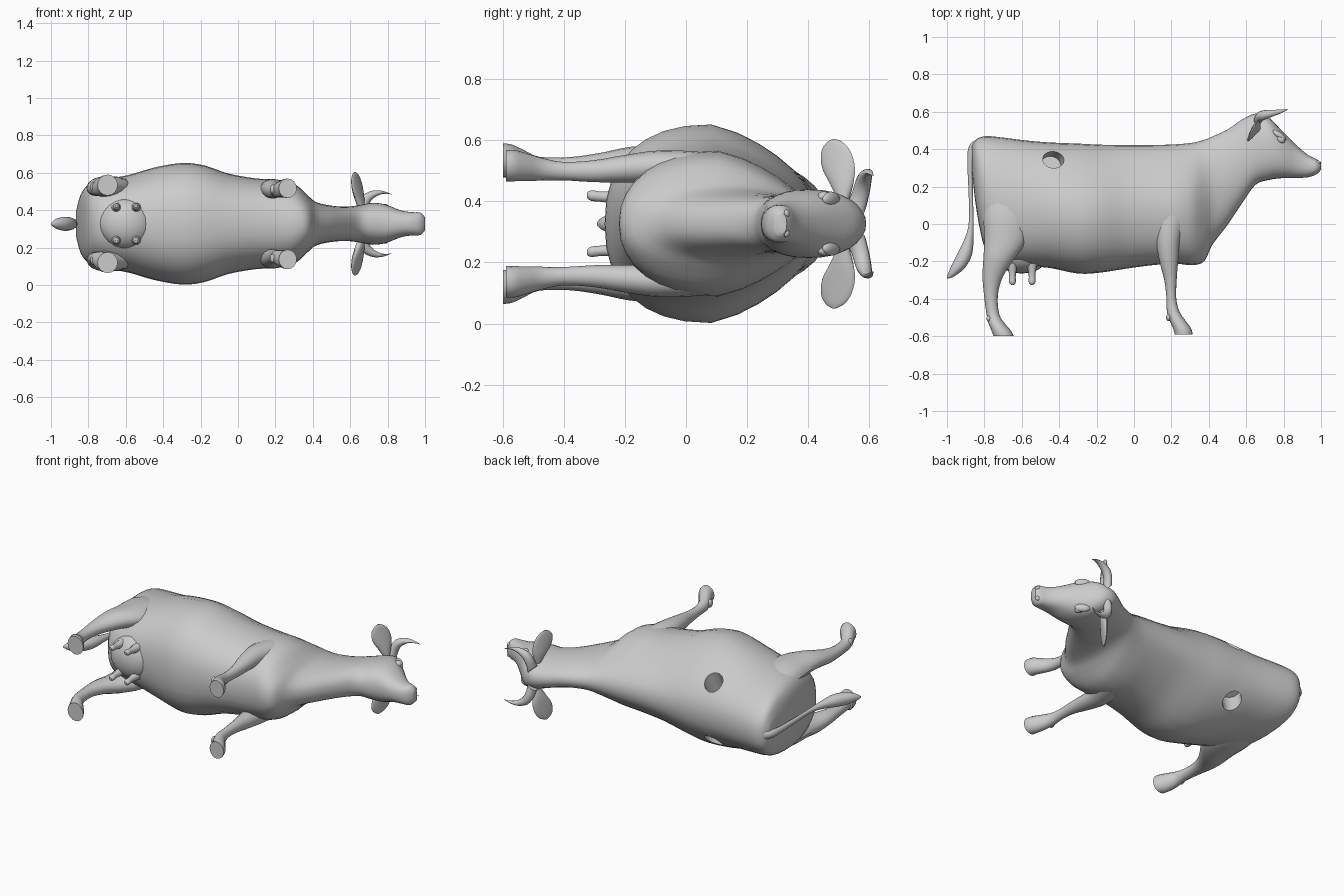
import bpy, bmesh, math
from mathutils import Vector

cube = bpy.data.objects.get("Cube")
if cube:
    bpy.data.objects.remove(cube)

MID = 0.327                       # height of the animal's symmetry plane (it lies on its side)
X, Y, Z = Vector((1, 0, 0)), Vector((0, 1, 0)), Vector((0, 0, 1))

hide = bpy.data.materials.new("plain grey")
hide.diffuse_color = (0.6, 0.6, 0.6, 1)
hide.use_nodes = True
hide.node_tree.nodes["Principled BSDF"].inputs["Base Color"].default_value = (0.6, 0.6, 0.6, 1)


def finish(ob, angle=40):
    if not ob.data.materials:
        ob.data.materials.append(hide)
    bpy.ops.object.select_all(action='DESELECT')
    ob.select_set(True)
    bpy.context.view_layer.objects.active = ob
    bpy.ops.object.shade_smooth_by_angle(angle=math.radians(angle))
    return ob


def refine(rows, steps):
    """Smooth interpolation through every row of numbers."""
    out = []
    for i in range(len(rows) - 1):
        p0, p1, p2, p3 = rows[max(i - 1, 0)], rows[i], rows[i + 1], rows[min(i + 2, len(rows) - 1)]
        for k in range(steps):
            t = k / steps
            out.append([0.5 * (2 * b + (c - a) * t + (2 * a - 5 * b + 4 * c - d) * t * t
                               + (3 * b - a - 3 * c + d) * t ** 3)
                        for a, b, c, d in zip(p0, p1, p2, p3)])
    return out + [list(rows[-1])]


def loft(name, rows, u, v, sides=16, steps=3, power=1.0):
    """Rows: x, y, z, radius along u, radius along v, narrowing towards +u."""
    bm = bmesh.new()
    rings = []
    for x, y, z, a, b, k in refine(rows, steps):
        ring = []
        for i in range(sides):
            t = 2 * math.pi * i / sides
            c, s = math.cos(t), math.sin(t)
            cu = math.copysign(abs(c) ** power, c)
            sv = math.copysign(abs(s) ** power, s) * (1 - k * max(0, c))
            ring.append(bm.verts.new(Vector((x, y, z)) + u * (a * cu) + v * (b * sv)))
        rings.append(ring)
    for r0, r1 in zip(rings, rings[1:]):
        for i in range(sides):
            j = (i + 1) % sides
            bm.faces.new((r0[i], r0[j], r1[j], r1[i]))
    bm.faces.new(rings[0])
    bm.faces.new(rings[-1])
    bmesh.ops.recalc_face_normals(bm, faces=bm.faces)
    me = bpy.data.meshes.new(name)
    bm.to_mesh(me)
    bm.free()
    ob = bpy.data.objects.new(name, me)
    bpy.context.collection.objects.link(ob)
    return finish(ob)


def ball(name, loc, scale, rot=(0, 0, 0)):
    bpy.ops.mesh.primitive_uv_sphere_add(segments=20, ring_count=12, location=loc, rotation=rot)
    ob = bpy.context.object
    ob.name, ob.scale = name, scale
    return finish(ob)


# Trunk, neck and head: x, back line, belly line, half width, narrowing of the back
outline = [
    (-0.865, 0.42, 0.27, 0.07, 0.0), (-0.84, 0.455, 0.06, 0.16, 0.0),
    (-0.79, 0.47, -0.15, 0.215, 0.1), (-0.70, 0.462, -0.21, 0.24, 0.15),
    (-0.58, 0.447, -0.225, 0.262, 0.2), (-0.45, 0.436, -0.235, 0.30, 0.28),
    (-0.30, 0.430, -0.265, 0.325, 0.35), (-0.18, 0.424, -0.26, 0.312, 0.4),
    (-0.05, 0.422, -0.24, 0.268, 0.4), (0.10, 0.422, -0.22, 0.242, 0.4),
    (0.22, 0.426, -0.212, 0.235, 0.45), (0.31, 0.434, -0.22, 0.208, 0.45),
    (0.375, 0.45, -0.20, 0.15, 0.35), (0.42, 0.468, -0.11, 0.115, 0.25),
    (0.50, 0.505, -0.005, 0.097, 0.2), (0.58, 0.56, 0.115, 0.092, 0.15),
    (0.65, 0.59, 0.21, 0.10, 0.1), (0.72, 0.57, 0.235, 0.112, 0.0),
    (0.79, 0.50, 0.245, 0.103, 0.0), (0.87, 0.42, 0.246, 0.072, 0.0),
    (0.93, 0.37, 0.25, 0.062, 0.0), (0.975, 0.347, 0.265, 0.06, 0.0),
    (1.0, 0.33, 0.29, 0.035, 0.0)]
body = loft("body", [(x, (t + b) / 2, MID, (t - b) / 2, w, k) for x, t, b, w, k in outline],
            Y, Z, sides=32, power=0.85)

# Round flank openings, one on each side
for s in (1, -1):
    bpy.ops.mesh.primitive_cylinder_add(vertices=24, radius=0.056, depth=0.22,
                                        location=(-0.43, 0.347, MID + s * 0.19),
                                        rotation=(-s * 0.35, s * 0.15, 0))
    cutter = bpy.context.object
    cutter.hide_render = True
    mod = body.modifiers.new("opening", 'BOOLEAN')
    mod.operation, mod.solver, mod.object = 'DIFFERENCE', 'EXACT', cutter
    bpy.context.view_layer.objects.active = body
    bpy.ops.object.modifier_apply(modifier=mod.name)
    bpy.data.objects.remove(cutter)
finish(body)

# Udder with four teats
ball("udder", (-0.60, -0.165, MID), (0.145, 0.10, 0.135))
for x in (-0.65, -0.545):
    for s in (1, -1):
        loft("teat", [(x, -0.21, MID + s * 0.085, 0.028, 0.028, 0),
                      (x, -0.27, MID + s * 0.088, 0.018, 0.018, 0),
                      (x, -0.31, MID + s * 0.092, 0.018, 0.018, 0),
                      (x, -0.325, MID + s * 0.094, 0.008, 0.008, 0)], X, Z, sides=10)

# Leg stations: x, y, sideways offset, radius fore and aft, radius sideways
hind = [(-0.69, 0.20, 0.16, 0.10, 0.05), (-0.68, 0.06, 0.185, 0.125, 0.065),
        (-0.685, -0.08, 0.195, 0.115, 0.06), (-0.72, -0.18, 0.20, 0.085, 0.052),
        (-0.755, -0.28, 0.19, 0.055, 0.042), (-0.765, -0.38, 0.185, 0.037, 0.033),
        (-0.755, -0.48, 0.185, 0.034, 0.034), (-0.735, -0.53, 0.195, 0.043, 0.046),
        (-0.71, -0.57, 0.205, 0.052, 0.054), (-0.697, -0.60, 0.207, 0.054, 0.056)]
fore = [(0.21, 0.20, 0.13, 0.08, 0.05), (0.20, 0.08, 0.165, 0.09, 0.065),
        (0.182, -0.08, 0.185, 0.065, 0.055), (0.186, -0.20, 0.18, 0.05, 0.045),
        (0.195, -0.30, 0.172, 0.033, 0.036), (0.20, -0.40, 0.172, 0.026, 0.030),
        (0.21, -0.47, 0.178, 0.034, 0.037), (0.235, -0.52, 0.185, 0.043, 0.045),
        (0.258, -0.56, 0.19, 0.048, 0.051), (0.266, -0.59, 0.19, 0.048, 0.052)]
for s, side in ((1, "upper"), (-1, "lower")):
    for name, leg in (("hind_leg", hind), ("fore_leg", fore)):
        loft(f"{side}_{name}", [(x, y, MID + s * o, a, b, 0) for x, y, o, a, b in leg], X, Z)
    # Dewclaws behind the pasterns
    for x, y, o in ((-0.775, -0.505, 0.195), (0.185, -0.50, 0.185)):
        ball(f"{side}_dewclaw", (x, y, MID + s * o), (0.014, 0.02, 0.025))

    # Ear: a cupped leaf pointing sideways
    ear = [(0.66, 0.515, 0.08, 0.02, 0.018), (0.65, 0.51, 0.13, 0.042, 0.02),
           (0.64, 0.50, 0.18, 0.06, 0.016), (0.632, 0.492, 0.23, 0.056, 0.011),
           (0.628, 0.488, 0.262, 0.035, 0.007), (0.625, 0.485, 0.277, 0.008, 0.003)]
    loft(f"{side}_ear", [(x, y, MID + s * o, a, b, 0) for x, y, o, a, b in ear],
         Vector((0.45, 0.89, 0)), Vector((0.89, -0.45, 0)))

    # Horn: outwards, then forwards to a point
    horn = [(0.665, 0.555, 0.05, 0.034, 0.034), (0.672, 0.572, 0.10, 0.029, 0.029),
            (0.695, 0.582, 0.142, 0.026, 0.025), (0.74, 0.592, 0.166, 0.018, 0.018),
            (0.785, 0.602, 0.168, 0.010, 0.010), (0.82, 0.612, 0.158, 0.002, 0.002)]
    loft(f"{side}_horn", [(x, y, MID + s * o, a, b, 0) for x, y, o, a, b in horn],
         Y, Vector((-0.7, 0, s * 0.7)), sides=12)

    # Eye, brow and nostril
    ball(f"{side}_eye", (0.785, 0.452, MID + s * 0.088), (0.024, 0.02, 0.018), (0, 0, -0.6))
    ball(f"{side}_brow", (0.775, 0.475, MID + s * 0.08), (0.045, 0.018, 0.025), (0, 0, -0.6))
    ball(f"{side}_nostril", (0.982, 0.328, MID + s * 0.032), (0.016, 0.012, 0.014))

# Tail: a hanging cord that ends in a tuft
tail = [(-0.76, 0.455, 0.02, 0.03), (-0.82, 0.448, 0.028, 0.028), (-0.862, 0.41, 0.022, 0.024),
        (-0.876, 0.33, 0.015, 0.019), (-0.873, 0.18, 0.012, 0.015), (-0.870, 0.02, 0.012, 0.014),
        (-0.880, -0.07, 0.022, 0.022), (-0.905, -0.16, 0.040, 0.036),
        (-0.940, -0.23, 0.040, 0.036), (-0.975, -0.275, 0.022, 0.02), (-0.995, -0.292, 0.004, 0.004)]
loft("tail", [(x, y, MID, a, b, 0) for x, y, a, b in tail], X, Z, sides=12)
